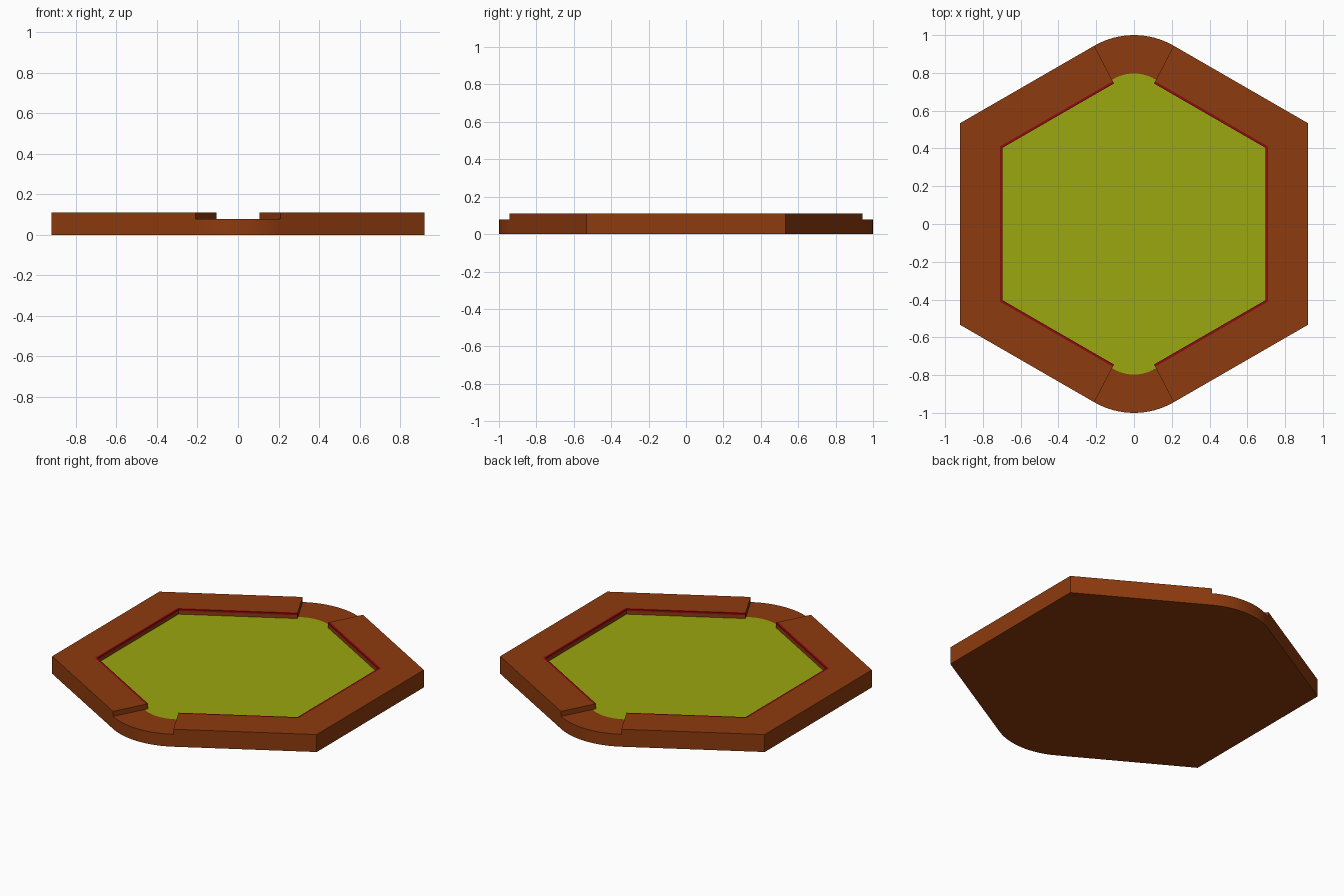
import bpy, bmesh
from math import sin, cos, radians
from mathutils import Vector

cube = bpy.data.objects.get("Cube")
if cube:
    bpy.data.objects.remove(cube)

APOTHEM, CORNER_Y = 0.922, 0.533      # hexagon frame
ARC_Y, ARC_R = 0.58, 0.42             # rounded front and back corners
RIM_Z, TOP_Z = 0.078, 0.11
ARC_STEPS = 16


def material(name, color):
    mat = bpy.data.materials.new(name)
    mat.use_nodes = True
    mat.diffuse_color = (*color, 1)
    mat.node_tree.nodes["Principled BSDF"].inputs["Base Color"].default_value = (*color, 1)
    return mat


brown = material("brown wood", (0.27, 0.043, 0.0045))
green = material("olive green", (0.32, 0.385, 0.0044))
red = material("dark red", (0.28, 0.003, 0.006))


def finish(bm, name, mats):
    bmesh.ops.recalc_face_normals(bm, faces=bm.faces)
    mesh = bpy.data.meshes.new(name)
    bm.to_mesh(mesh)
    bm.free()
    obj = bpy.data.objects.new(name, mesh)
    bpy.context.collection.objects.link(obj)
    for mat in mats:
        mesh.materials.append(mat)
    bpy.ops.object.select_all(action="DESELECT")
    obj.select_set(True)
    bpy.context.view_layer.objects.active = obj
    bpy.ops.object.shade_smooth_by_angle(angle=radians(25))
    return obj


def outline(arc_r, apothem):
    """Hexagon with rounded front and back corners, counter-clockwise."""
    y = CORNER_Y * apothem / APOTHEM
    half = [(apothem, y)]
    for i in range(ARC_STEPS + 1):
        a = radians(30 - 60 * i / ARC_STEPS)
        half.append((arc_r * sin(a), ARC_Y + arc_r * cos(a)))
    half.append((-apothem, y))
    return half + [(-px, -py) for px, py in half]


# Tray: flat underside, brown rim and green floor
bm = bmesh.new()
outer, inner = outline(ARC_R, APOTHEM), outline(0.217, 0.71)
loops = [[bm.verts.new((x, y, z)) for x, y in pts]
         for pts, z in ((outer, 0), (outer, RIM_Z), (inner, RIM_Z))]
count = len(outer)
for low, high in zip(loops, loops[1:]):
    for i in range(count):
        j = (i + 1) % count
        bm.faces.new((low[i], low[j], high[j], high[i]))
bm.faces.new(loops[0])
bm.faces.new(loops[2]).material_index = 1
finish(bm, "tray_base", [brown, green])


# Raised walls: profile of (inset, height) swept round each side
profile = [(0, RIM_Z), (0, TOP_Z), (0.212, TOP_Z),
           (0.225, TOP_Z), (0.225, 0.099), (0.225, RIM_Z)]
TRIM = (2, 3)                          # profile segments of the red edge


def wall_ring(bm, side, stop):
    """Profile vertices at one of the four stops along a wall."""
    sign = 1 if stop < 2 else -1
    ring = []
    for inset, z in profile:
        if stop in (0, 3):
            a = radians(30)
            r = ARC_R - inset
            slide = 0.045 * inset
            x = r * sin(a) + slide * cos(a)
            y = ARC_Y + r * cos(a) - slide * sin(a)
        else:
            x = APOTHEM - inset
            y = CORNER_Y * x / APOTHEM
        ring.append(bm.verts.new(Vector((side * x, sign * y, z))))
    return ring


for side, name in ((1, "left_wall"), (-1, "right_wall")):
    bm = bmesh.new()
    rings = [wall_ring(bm, side, stop) for stop in range(4)]
    size = len(profile)
    for a, b in zip(rings, rings[1:]):
        for i in range(size):
            j = (i + 1) % size
            face = bm.faces.new((a[i], a[j], b[j], b[i]))
            face.material_index = int(i in TRIM)
    bm.faces.new(rings[0])
    bm.faces.new(rings[-1])
    finish(bm, name, [brown, red])
